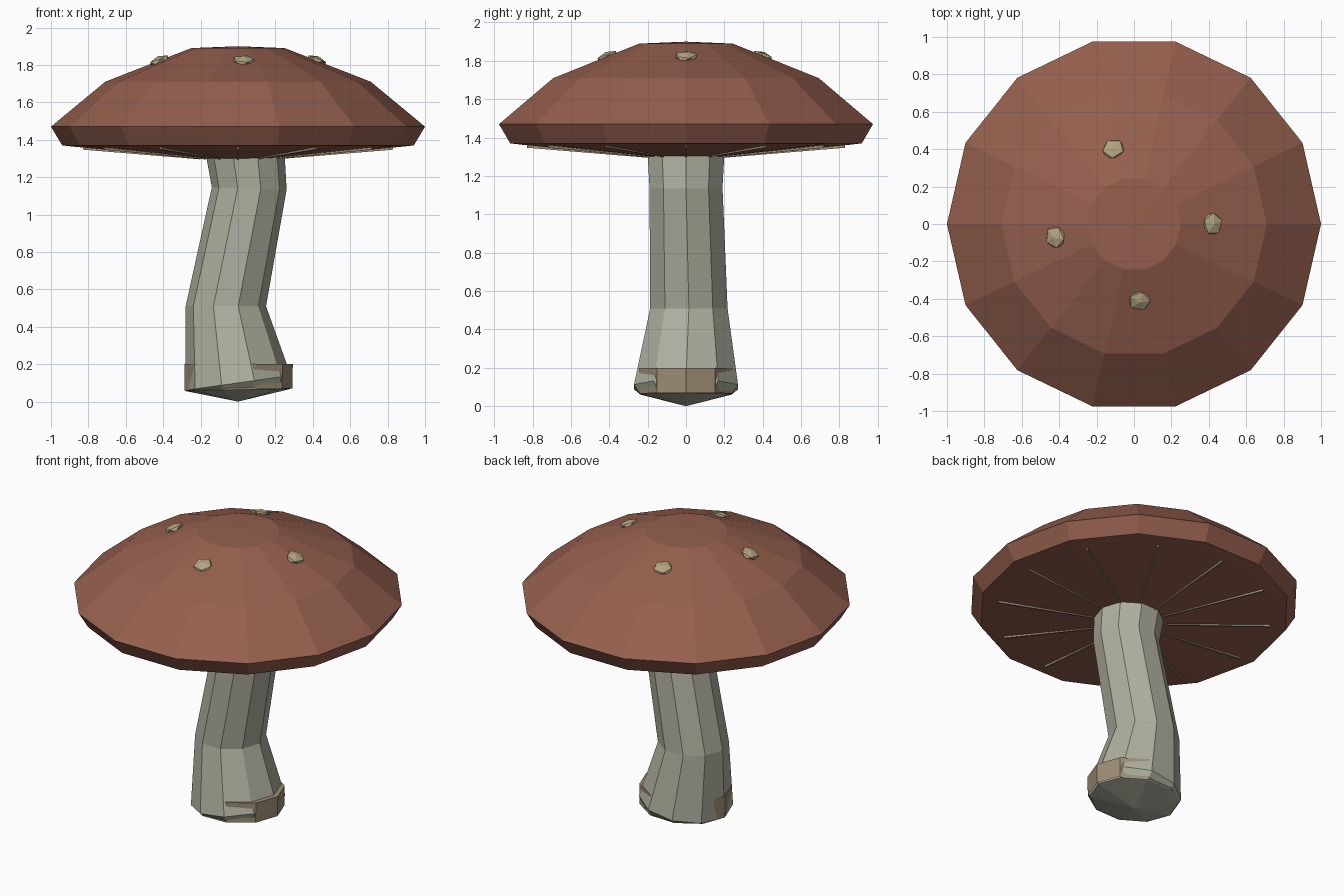
import bpy, bmesh, math
from mathutils import Vector, Matrix

if "Cube" in bpy.data.objects:
    bpy.data.objects.remove(bpy.data.objects["Cube"])


def material(name, rgb):
    m = bpy.data.materials.new(name)
    m.diffuse_color = (*rgb, 1)
    m.use_nodes = True
    m.node_tree.nodes["Principled BSDF"].inputs["Base Color"].default_value = m.diffuse_color
    return m


CAP = material("cap_brown", (0.30, 0.115, 0.075))
STEM = material("stem_grey", (0.43, 0.43, 0.35))
SKIN = material("pale_skin", (0.34, 0.27, 0.175))
WART = material("wart_cream", (0.45, 0.37, 0.22))


def finish(bm, name, mat):
    bmesh.ops.recalc_face_normals(bm, faces=bm.faces)
    me = bpy.data.meshes.new(name)
    bm.to_mesh(me)
    bm.free()
    me.materials.append(mat)
    ob = bpy.data.objects.new(name, me)
    bpy.context.collection.objects.link(ob)
    return ob


def loft(name, mat, sides, rings, bottom=None, top=None):
    """Skin rings of (cx, cy, z, rx, ry, slope in x), with optional end points."""
    bm = bmesh.new()
    loops = []
    for cx, cy, z, rx, ry, slope in rings:
        loop = []
        for i in range(sides):
            a = 2 * math.pi * i / sides
            dx, dy = rx * math.cos(a), ry * math.sin(a)
            loop.append(bm.verts.new((cx + dx, cy + dy, z + slope * dx)))
        loops.append(loop)
    for lo, hi in zip(loops, loops[1:]):
        for i in range(sides):
            j = (i + 1) % sides
            bm.faces.new((lo[i], lo[j], hi[j], hi[i]))
    for point, loop in ((bottom, loops[0]), (top, loops[-1])):
        if point:
            tip = bm.verts.new(point)
            for i in range(sides):
                bm.faces.new((tip, loop[i], loop[(i + 1) % sides]))
    return finish(bm, name, mat)


# Cap: 14-sided dome with a bevelled rim and shallow underside
cap_profile = [(0.20, 1.30), (0.88, 1.363), (0.94, 1.37), (1.0, 1.47),
               (0.71, 1.71), (0.25, 1.89)]
loft("cap", CAP, 14, [(0, 0, z, r, r, 0) for r, z in cap_profile],
     bottom=(0, 0, 1.30), top=(0, 0, 1.90))

# Stem: bent, 10-sided, with a pointed foot
loft("stem", STEM, 10, [
    (0.0, 0.0, 0.062, 0.28, 0.25, 0.02),
    (0.0, 0.0, 0.10, 0.283, 0.285, 0.14),
    (-0.065, 0.015, 0.51, 0.215, 0.212, 0.0),
    (0.06, 0.0, 1.14, 0.20, 0.20, -0.03),
    (0.04, 0.0, 1.31, 0.21, 0.21, 0.0),
], bottom=(0, 0, 0), top=(0.04, 0, 1.31))

# Torn skin collar at the foot, mostly showing on the right
loft("foot_collar", SKIN, 10, [
    (0.003, 0, 0.064, 0.288, 0.258, 0.02),
    (0.003, 0, 0.20, 0.29, 0.258, 0.0),
], top=(0, 0, 0.20))

# Gills: 12 thin radial blades just under the cap
for k in range(12):
    bm = bmesh.new()
    outline = [(0.20, 1.295), (0.83, 1.347), (0.83, 1.365), (0.20, 1.31)]
    sides = [[bm.verts.new((x, y, z)) for x, z in outline] for y in (-0.006, 0.006)]
    for s in sides:
        bm.faces.new(s)
    for i in range(4):
        j = (i + 1) % 4
        bm.faces.new((sides[0][i], sides[0][j], sides[1][j], sides[1][i]))
    bm.transform(Matrix.Rotation(k * math.pi / 6, 4, 'Z'))
    finish(bm, f"gill_{k + 1}", SKIN)

# Warts: small flattened lumps lying on the cap slope
for k, (x, y) in enumerate([(0.42, 0.0), (-0.11, 0.40), (-0.42, -0.07), (0.03, -0.41)]):
    bm = bmesh.new()
    bmesh.ops.create_icosphere(bm, subdivisions=1, radius=1)
    normal = Vector((x, y, 0)).normalized() * 0.39 + Vector((0, 0, 1))
    tilt = normal.to_track_quat('Z', 'Y').to_matrix().to_4x4()
    bm.transform(Matrix.Translation((x, y, 1.822)) @ tilt
                 @ Matrix.Diagonal((0.065, 0.06, 0.026, 1)))
    finish(bm, f"wart_{k + 1}", WART)
